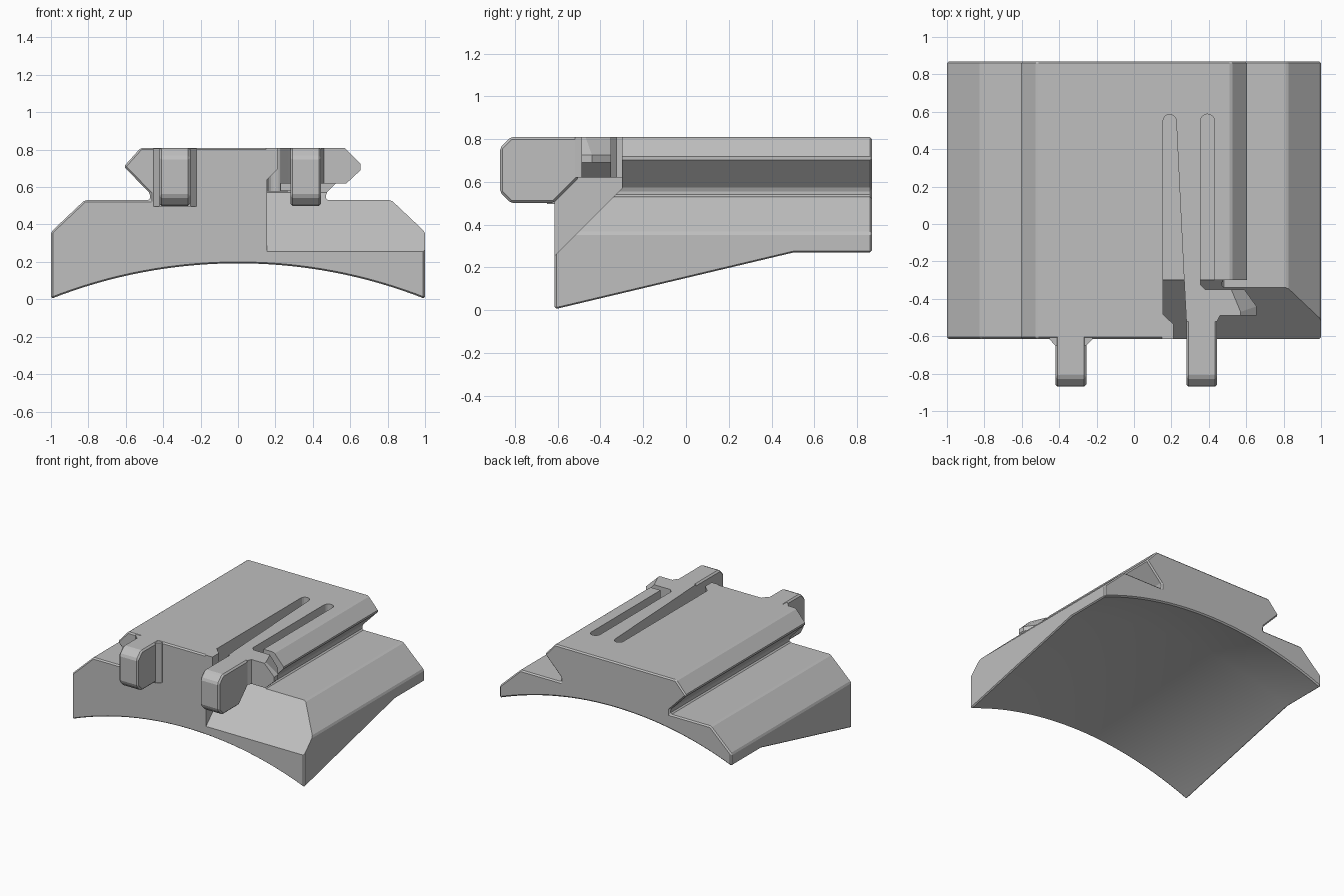
import bpy, bmesh, math

cube = bpy.data.objects.get("Cube")
if cube:
    bpy.data.objects.remove(cube, do_unlink=True)

grey = bpy.data.materials.new("plain grey")
grey.use_nodes = True
COLOUR = (0.52, 0.52, 0.52, 1)
grey.diffuse_color = COLOUR
grey.node_tree.nodes["Principled BSDF"].inputs["Base Color"].default_value = COLOUR


def loft(name, rings):
    """Solid skinned through rings of matching 3D points."""
    bm = bmesh.new()
    loops = [[bm.verts.new(p) for p in ring] for ring in rings]
    n = len(loops[0])
    for a, b in zip(loops, loops[1:]):
        for i in range(n):
            j = (i + 1) % n
            bm.faces.new((a[i], a[j], b[j], b[i]))
    bm.faces.new(loops[0])
    bm.faces.new(loops[-1])
    bmesh.ops.recalc_face_normals(bm, faces=bm.faces)
    mesh = bpy.data.meshes.new(name)
    bm.to_mesh(mesh)
    bm.free()
    mesh.materials.append(grey)
    obj = bpy.data.objects.new(name, mesh)
    bpy.context.collection.objects.link(obj)
    return obj


def prism(name, outline, axis, lo, hi):
    """Extrude a 2D outline along x, y or z."""
    place = {"x": lambda p, t: (t, p[0], p[1]),
             "y": lambda p, t: (p[0], t, p[1]),
             "z": lambda p, t: (p[0], p[1], t)}[axis]
    return loft(name, [[place(p, t) for p in outline] for t in (lo, hi)])


def activate(obj):
    bpy.ops.object.select_all(action="DESELECT")
    obj.select_set(True)
    bpy.context.view_layer.objects.active = obj


def bevel(obj, width=0.01):
    mod = obj.modifiers.new("edge_bevel", "BEVEL")
    mod.width = width
    mod.segments = 1
    mod.limit_method = "ANGLE"
    mod.angle_limit = math.radians(30)
    activate(obj)
    bpy.ops.object.modifier_apply(modifier=mod.name)


def cut(obj, cutter):
    cutter.hide_render = True
    mod = obj.modifiers.new("cut", "BOOLEAN")
    mod.operation = "DIFFERENCE"
    mod.solver = "EXACT"
    mod.object = cutter
    activate(obj)
    bpy.ops.object.modifier_apply(modifier=mod.name)
    bpy.data.objects.remove(cutter, do_unlink=True)


# Body: saddle-shaped underside, sloped shoulders and a dovetail rail on top
FRONT, BACK, TOP = -0.615, 0.87, 0.81
RISE = 0.19
radius = (1 + RISE ** 2) / (2 * RISE)
half_angle = math.asin(1 / radius)
STEPS = 32
arc = []
for i in range(STEPS + 1):
    a = half_angle * (2 * i / STEPS - 1)
    arc.append((radius * math.sin(a), RISE - radius * (1 - math.cos(a))))
right_side = [(1, 0.36), (0.82, 0.53), (0.47, 0.53), (0.47, 0.565),
              (0.61, 0.71), (0.52, TOP)]
upper = right_side + [(-x, z) for x, z in reversed(right_side)]
body = loft("body", [
    [(x, y, z + lift) for x, z in arc] + [(x, y, z) for x, z in upper]
    for y, lift in ((FRONT, 0), (0.5, 0.265), (BACK, 0.265))])
bevel(body)

# Sloped clearance at the front, beside and below the latch
SLOT_X, RAIL_X, FLOOR, ARM_Z = 0.155, 0.43, 0.58, 0.62
cut(body, prism("front_clearance",
                [(-0.8, 0.07), (-0.3, 0.57), (-0.3, 1), (-0.8, 1)],
                "x", SLOT_X, 1.2))


# Two round-ended slots free the spring arm, with a gap under it
def slot_outline(left, right, front_right):
    r = (right - left) / 2
    tip = [(left + r + r * math.cos(math.pi * k / 8),
            0.55 + r * math.sin(math.pi * k / 8)) for k in range(9)]
    return [(left, -0.35), (front_right, -0.35)] + tip


cut(body, prism("left_slot", slot_outline(SLOT_X, 0.226, 0.27), "z", FLOOR, 1))
cut(body, prism("right_slot", slot_outline(0.355, RAIL_X, RAIL_X), "z", FLOOR, 1))
cut(body, prism("under_gap", [(SLOT_X + 0.002, -0.36), (RAIL_X - 0.002, -0.36),
                              (RAIL_X - 0.002, 0.54), (SLOT_X + 0.002, 0.54)],
                "z", FLOOR + 0.001, ARM_Z))

# Front part of the spring arm
arm = prism("latch_arm", [(0.268, -0.295), (0.355, -0.295), (0.355, -0.325),
                          (0.38, -0.35), (0.46, -0.35), (0.46, -0.49),
                          (0.445, -0.52), (0.28, -0.52)], "z", ARM_Z, TOP)

# Hooked tooth on the side of the arm
tooth = loft("latch_tooth", [
    [(0.44, -0.35, z), (0.44, -0.49, z), (tip, -0.49, z),
     (tip, bend, z), (back, -0.35, z)]
    for z, tip, bend, back in ((ARM_Z, 0.58, -0.47, 0.51),
                               (0.69, 0.655, -0.44, 0.59),
                               (0.725, 0.655, -0.44, 0.59),
                               (TOP, 0.57, -0.47, 0.52))])


# Finger tabs at the front
def tab_profile(root, under):
    return [(root, under), (-0.62, 0.5), (-0.82, 0.5), (-0.87, 0.55),
            (-0.87, 0.76), (-0.82, TOP), (root, TOP)]


latch_tab = prism("latch_tab", tab_profile(-0.5, ARM_Z), "x", 0.28, 0.445)
fixed_tab = prism("fixed_tab", tab_profile(-0.59, 0.5), "x", -0.42, -0.255)
for tab in (latch_tab, fixed_tab):
    bevel(tab, 0.012)

# Flared root of the fixed tab
flare = loft("fixed_tab_root", [
    [(-0.3375 - w, y, 0.495), (-0.3375 + w, y, 0.495),
     (-0.3375 + w, y, TOP - 0.003), (-0.3375 - w, y, TOP - 0.003)]
    for y, w in ((-0.6, 0.115), (-0.616, 0.115), (-0.65, 0.083))])

# Small stop lip facing the arm
lip = loft("stop_lip", [
    [(0.15, y, 0.63), (SLOT_X, y, 0.64), (edge, y, 0.64 + edge - SLOT_X),
     (edge, y, TOP), (0.15, y, TOP)]
    for y, edge in ((FRONT, 0.21), (-0.535, 0.21), (-0.485, 0.157))])

for obj in (body, arm, tooth, latch_tab, fixed_tab, flare, lip):
    activate(obj)
    bpy.ops.object.shade_smooth_by_angle(angle=math.radians(15))
bpy.ops.object.select_all(action="DESELECT")
